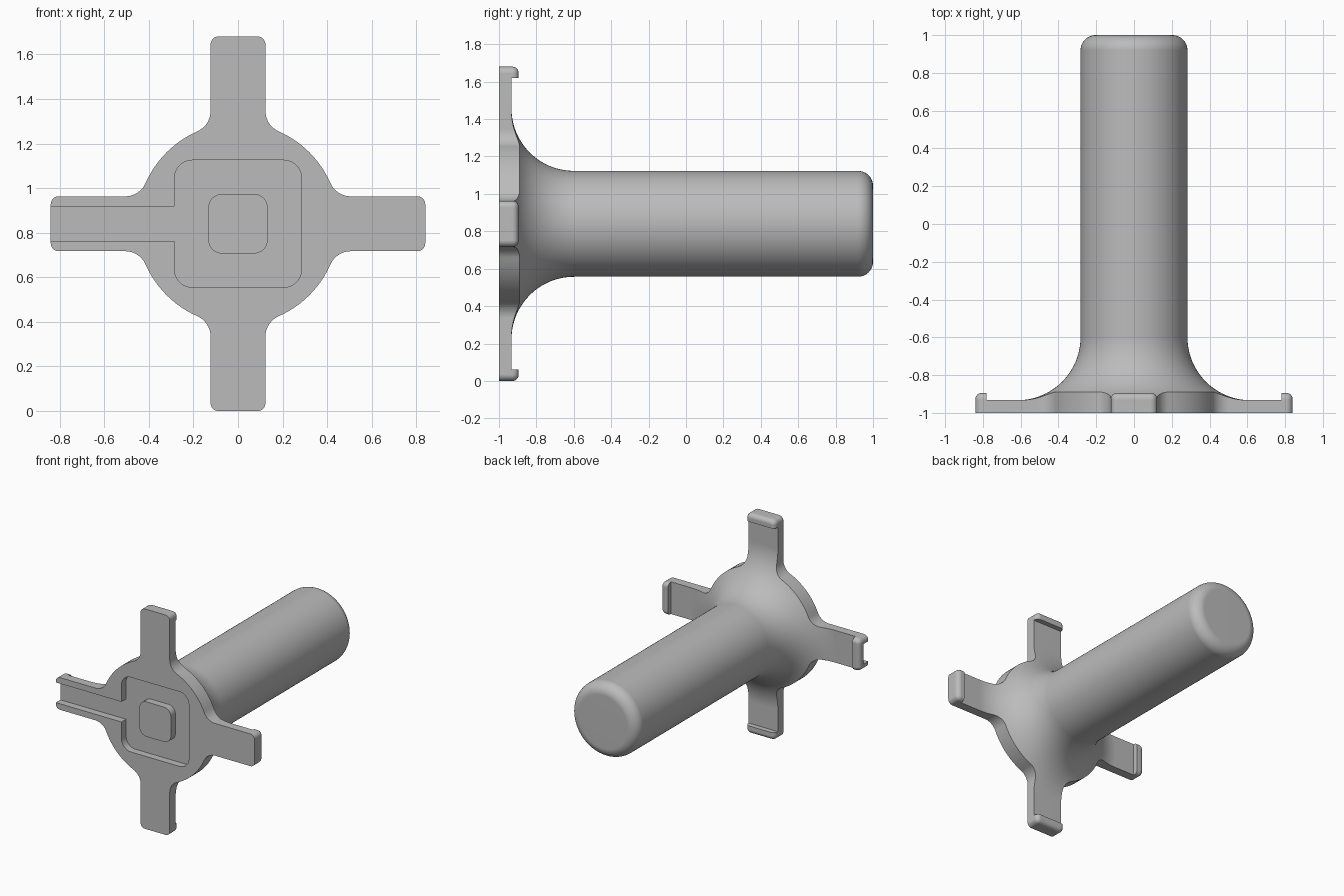
import bpy, bmesh
from math import cos, sin, radians, degrees, atan2, sqrt, pi

cube = bpy.data.objects.get("Cube")
if cube:
    bpy.data.objects.remove(cube, do_unlink=True)

CENTER = 0.84       # height of the handle axis
REACH = 0.84        # arm length from the axis
ARM = 0.123         # half width of an arm
DISC = 0.453
FILLET = 0.1
TIP = 0.035         # arm corner radius
LIP = 0.78          # where the end lips start

grey = bpy.data.materials.new("grey plastic")
grey.use_nodes = True
color = (0.5, 0.5, 0.5, 1)
grey.diffuse_color = color
grey.node_tree.nodes["Principled BSDF"].inputs["Base Color"].default_value = color


def arc(cx, cy, r, start, end, steps=10):
    angles = [radians(start + (end - start) * i / steps) for i in range(steps + 1)]
    return [(cx + r * cos(a), cy + r * sin(a)) for a in angles]


def rounded_square(h, r):
    c = h - r
    return (arc(c, -c, r, -90, 0) + arc(c, c, r, 0, 90)
            + arc(-c, c, r, 90, 180) + arc(-c, -c, r, 180, 270))


def turn(points, quarter):
    for _ in range(quarter):
        points = [(-b, a) for a, b in points]
    return points


def finish(name, bm):
    bmesh.ops.recalc_face_normals(bm, faces=bm.faces)
    mesh = bpy.data.meshes.new(name)
    bm.to_mesh(mesh)
    bm.free()
    obj = bpy.data.objects.new(name, mesh)
    bpy.context.collection.objects.link(obj)
    obj.location.z = CENTER
    mesh.materials.append(grey)
    return obj


def prism(name, points, y0, y1, bevel=0, bevel_test=None):
    bm = bmesh.new()
    face = bm.faces.new([bm.verts.new((a, y0, b)) for a, b in points])
    new = bmesh.ops.extrude_face_region(bm, geom=[face])["geom"]
    for v in new:
        if isinstance(v, bmesh.types.BMVert):
            v.co.y = y1
    if bevel:
        edges = [e for e in bm.edges
                 if all(abs(v.co.y - y1) < 1e-5 for v in e.verts) and bevel_test(e)]
        bmesh.ops.bevel(bm, geom=edges, offset=bevel, segments=6, profile=0.5,
                        affect='EDGES', clamp_overlap=True)
    return finish(name, bm)


def lathe(name, profile, steps=96):
    bm = bmesh.new()
    verts = [bm.verts.new((r, y, 0)) for r, y in profile]
    edges = [bm.edges.new(pair) for pair in zip(verts, verts[1:])]
    bmesh.ops.spin(bm, geom=verts + edges, cent=(0, 0, 0), axis=(0, 1, 0),
                   angle=2 * pi, steps=steps)
    bmesh.ops.remove_doubles(bm, verts=bm.verts, dist=1e-5)
    return finish(name, bm)


def select(obj):
    bpy.ops.object.select_all(action='DESELECT')
    obj.select_set(True)
    bpy.context.view_layer.objects.active = obj


def boolean(obj, cutter, operation):
    select(obj)
    mod = obj.modifiers.new("cut", 'BOOLEAN')
    mod.operation, mod.solver, mod.object = operation, 'EXACT', cutter
    bpy.ops.object.modifier_apply(modifier=mod.name)
    bpy.data.objects.remove(cutter, do_unlink=True)


def smooth(obj):
    select(obj)
    bpy.ops.object.shade_smooth_by_angle(angle=radians(30))
    obj.modifiers.new("weighted normals", 'WEIGHTED_NORMAL').keep_sharp = True


# Outline of the disc with four filleted arms
side = ARM + FILLET
along = sqrt((DISC + FILLET) ** 2 - side ** 2)
join = degrees(atan2(side, along))
corner = (REACH - TIP, ARM - TIP)
tip = arc(corner[0], -corner[1], TIP, -90, 0, 6) + arc(*corner, TIP, 0, 90, 6)
quarter = (arc(along, -side, FILLET, 180 - join, 90) + tip
           + arc(along, side, FILLET, 270, 180 + join)
           + arc(0, 0, DISC, join, 90 - join, 12)[1:-1])
outline = [p for q in range(4) for p in turn(quarter, q)]

# Handle flaring into the plate, trimmed to the outline
profile = ([(0, -1.2), (1, -1.2), (1, -0.933)]
           + arc(0.617, -0.599, 0.334, 270, 180, 20)
           + arc(0.203, 0.92, 0.08, 0, 90) + [(0, 1)])
body = lathe("handle_and_cross_plate", profile)
boolean(body, prism("outline_cutter", outline, -1, 1.2), 'INTERSECT')

# Square pocket in the front with a channel out along one arm
FLOOR = -0.945
boolean(body, prism("pocket_cutter", rounded_square(0.285, 0.08), -1.1, FLOOR), 'DIFFERENCE')
channel = [(-1, -0.077), (-0.25, -0.077), (-0.25, 0.077), (-1, 0.077)]
boolean(body, prism("channel_cutter", channel, -1.1, FLOOR), 'DIFFERENCE')
smooth(body)

# Raised boss in the pocket
smooth(prism("pocket_boss", rounded_square(0.133, 0.06), FLOOR, -1))

# Rounded lip on the back of each arm tip
for q, name in enumerate(("left", "top", "right", "bottom")):
    points = turn([(LIP, -ARM)] + tip + [(LIP, ARM)], q)
    axis = 'xz'[q % 2]
    inner = LIP if q < 2 else -LIP
    outer_edge = lambda e: any(abs(getattr(v.co, axis) - inner) > 1e-4 for v in e.verts)
    smooth(prism(name + "_lip", points, -0.934, -0.895, 0.032, outer_edge))
